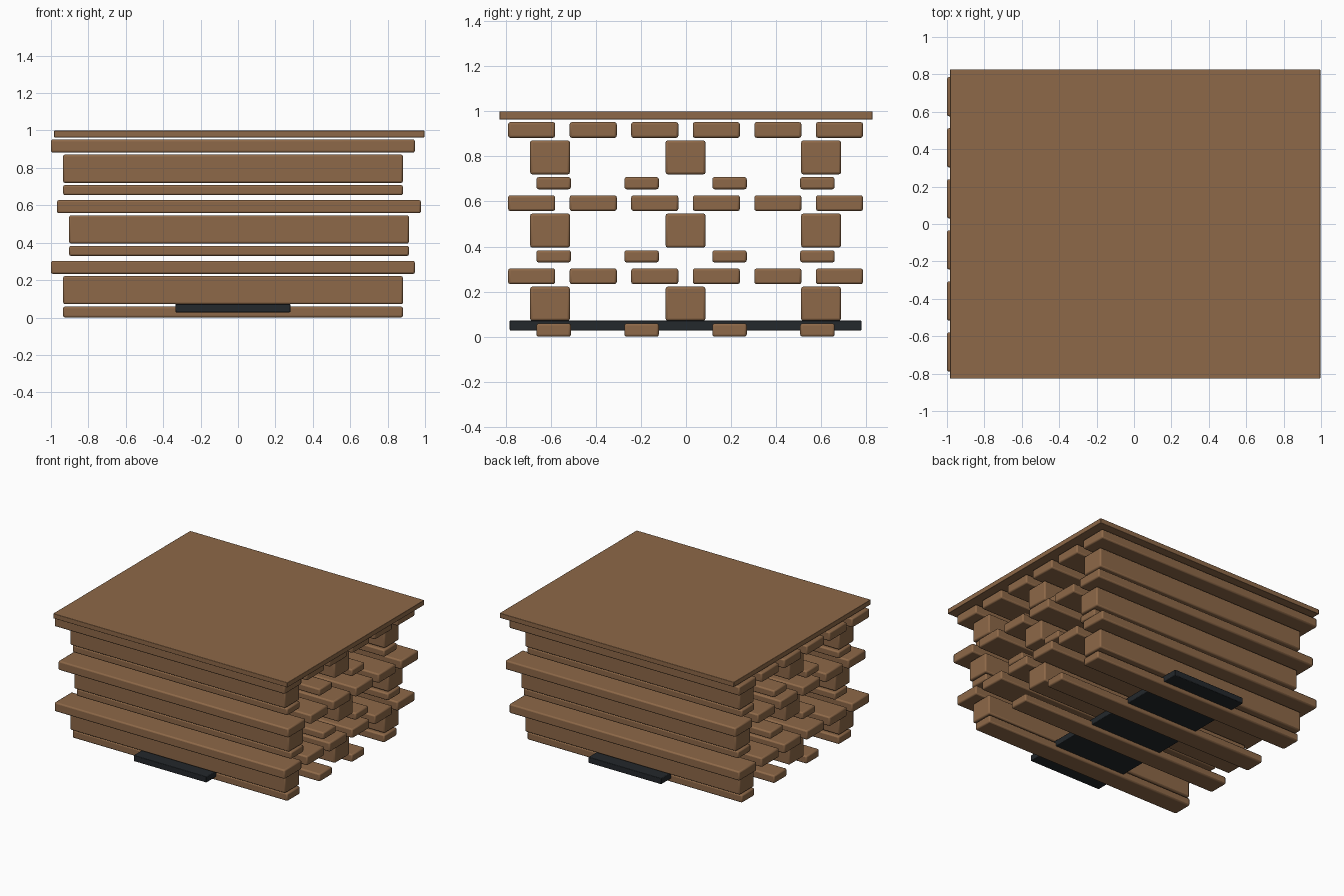
import bpy

if "Cube" in bpy.data.objects:
    bpy.data.objects.remove(bpy.data.objects["Cube"])


def material(name, rgb):
    m = bpy.data.materials.new(name)
    m.diffuse_color = (*rgb, 1)
    m.use_nodes = True
    m.node_tree.nodes["Principled BSDF"].inputs["Base Color"].default_value = m.diffuse_color
    return m


wood = material("wood", (0.27, 0.14, 0.065))
dark = material("dark_plastic", (0.017, 0.021, 0.025))


def box(name, x, y, z, mat, bevel):
    """Rounded box from (min, max) ranges on each axis."""
    bpy.ops.mesh.primitive_cube_add(
        size=1, location=[sum(r) / 2 for r in (x, y, z)])
    ob = bpy.context.object
    ob.name = name
    ob.scale = [r[1] - r[0] for r in (x, y, z)]
    bpy.ops.object.transform_apply(location=False, rotation=False, scale=True)
    ob.data.materials.append(mat)
    mod = ob.modifiers.new("rounded_edges", 'BEVEL')
    mod.width = bevel
    mod.segments = 2
    bpy.ops.object.shade_smooth_by_angle()
    return ob


def timber_row(name, count, pitch, width, x, z):
    """Parallel timbers along x, evenly spaced across y."""
    for i in range(count):
        c = (i - (count - 1) / 2) * pitch - 0.002
        box(f"{name}_{i + 1}", x, (c - width / 2, c + width / 2), z, wood, 0.01)


# Three stacked pallets, the middle one shifted sideways
for level, shift in enumerate((-0.027, 0.005, -0.027)):
    b = level * 0.3245
    inner = (shift - 0.908, shift + 0.909)
    outer = (shift - 0.973, shift + 0.973)
    foot = 0 if level == 0 else 0.005
    timber_row(f"pallet_{level + 1}_bottom_board", 4, 0.390, 0.153,
               inner, (b + foot, b + 0.059))
    timber_row(f"pallet_{level + 1}_stringer", 3, 0.601, 0.177,
               inner, (b + 0.071, b + 0.222))
    timber_row(f"pallet_{level + 1}_deck_board", 6, 0.273, 0.209,
               outer, (b + 0.233, b + 0.303))

# Thin cover sheet on top
box("top_sheet", (-0.983, 0.996), (-0.827, 0.827), (0.963, 1.0), wood, 0.003)

# Dark strap plate running under the lowest pallet
box("base_strap", (-0.335, 0.28), (-0.782, 0.778), (0.028, 0.073), dark, 0.004)
